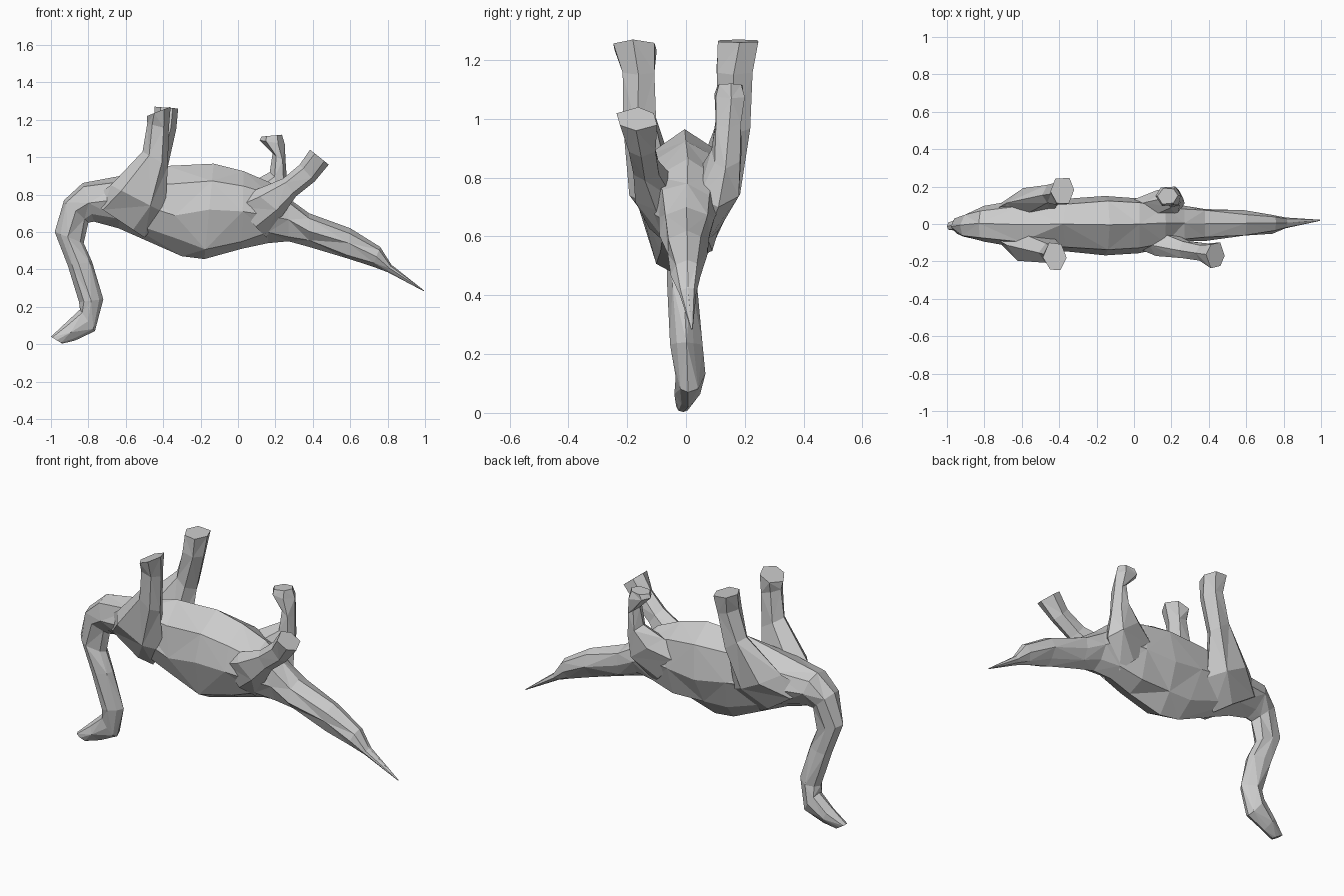
import bpy, bmesh, random
from math import sin, cos, pi

random.seed(4)


def loft(name, stations, sides, egg=0.0, rough=0.007):
    """Skin rings; each station = upper/outer edge (x, z), lower/inner edge (x, z), y centre, y half width."""
    bm = bmesh.new()
    wide = max(sin(2 * pi * i / sides) for i in range(sides))
    rings = []
    for ax, az, bx, bz, yc, hy in stations:
        ring = []
        for i in range(sides):
            t = 2 * pi * i / sides
            k = (1 - cos(t)) / 2
            # uneven facets, but the silhouette edges stay exact
            if i % (sides // 2):
                k += random.uniform(-1, 1) * rough * 8
            y = yc + hy * sin(t) * (1 + egg * cos(t)) / wide + random.uniform(-1, 1) * rough * min(1, hy * 20)
            ring.append(bm.verts.new((ax + (bx - ax) * k, y, az + (bz - az) * k)))
        rings.append(ring)
    for j, (r, s) in enumerate(zip(rings, rings[1:])):
        for i in range(sides):
            n = (i + 1) % sides
            # alternate the diagonals for a faceted look
            if (i + j) % 2:
                bm.faces.new((r[i], r[n], s[n]))
                bm.faces.new((r[i], s[n], s[i]))
            else:
                bm.faces.new((r[i], r[n], s[i]))
                bm.faces.new((r[n], s[n], s[i]))
    for cap in (rings[0], rings[-1]):
        face = bm.faces.new(cap)
        bmesh.ops.triangulate(bm, faces=[face])
    bmesh.ops.recalc_face_normals(bm, faces=bm.faces)
    me = bpy.data.meshes.new(name)
    bm.to_mesh(me)
    bm.free()
    ob = bpy.data.objects.new(name, me)
    bpy.context.collection.objects.link(ob)
    return ob


# Head, hanging neck, overturned torso and tail in one skin, narrower along the back
loft("body", [
    (-1.0, .04, -.94, .003, -.01, .022),
    (-.92, .115, -.87, .02, .005, .04),
    (-.845, .185, -.765, .07, .01, .05),
    (-.85, .225, -.72, .24, .0, .052),
    (-.91, .42, -.78, .44, -.01, .05),
    (-.98, .60, -.825, .54, -.01, .055),
    (-.93, .77, -.80, .65, -.005, .065),
    (-.83, .862, -.77, .655, .0, .09),
    (-.60, .905, -.64, .62, .0, .125),
    (-.38, .953, -.30, .47, -.005, .145),
    (-.13, .965, -.18, .455, -.01, .16),
    (.03, .925, .02, .51, -.005, .145),
    (.17, .865, .16, .54, .0, .12),
    (.27, .78, .27, .55, .0, .092),
    (.38, .70, .38, .52, .0, .085),
    (.60, .62, .58, .46, .0, .067),
    (.76, .52, .72, .415, .0, .05),
    (.82, .425, .80, .385, .005, .03),
    (.995, .287, .993, .283, .02, .003),
], 8, egg=.2)

# Front legs, the far one leaning slightly towards the tail
for side, name, dx, dz in ((-1, "front_leg_right", 0, 0), (1, "front_leg_left", .04, .01)):
    loft(name, [
        (-.80, .77, -.50, .57, side * .045, .05),
        (-.68, .85, -.39, .70, side * .115, .075),
        (-.51 + dx / 2, 1.03, -.375, .95, side * .16, .053),
        (-.485 + dx, 1.18, -.37 + dx, 1.15, side * .165, .055),
        (-.487 + dx, 1.22 + dz * 5, -.36 + dx, 1.27 - dz, side * .177, .072),
    ], 6)

# Near hind leg, kicked back towards the tail
loft("hind_leg_right", [
    (-.07, .80, .15, .57, -.06, .06),
    (.08, .82, .24, .69, -.105, .065),
    (.24, .885, .31, .79, -.135, .048),
    (.33, .96, .41, .87, -.155, .045),
    (.385, 1.04, .485, .96, -.167, .063),
], 6)

# Far hind leg, bent at the knee
loft("hind_leg_left", [
    (-.08, .80, .15, .57, .055, .06),
    (.06, .86, .27, .70, .11, .068),
    (.17, .92, .265, .83, .14, .048),
    (.185, 1.02, .255, .97, .145, .038),
    (.115, 1.09, .25, 1.07, .15, .047),
    (.125, 1.11, .235, 1.12, .15, .04),
], 6)
